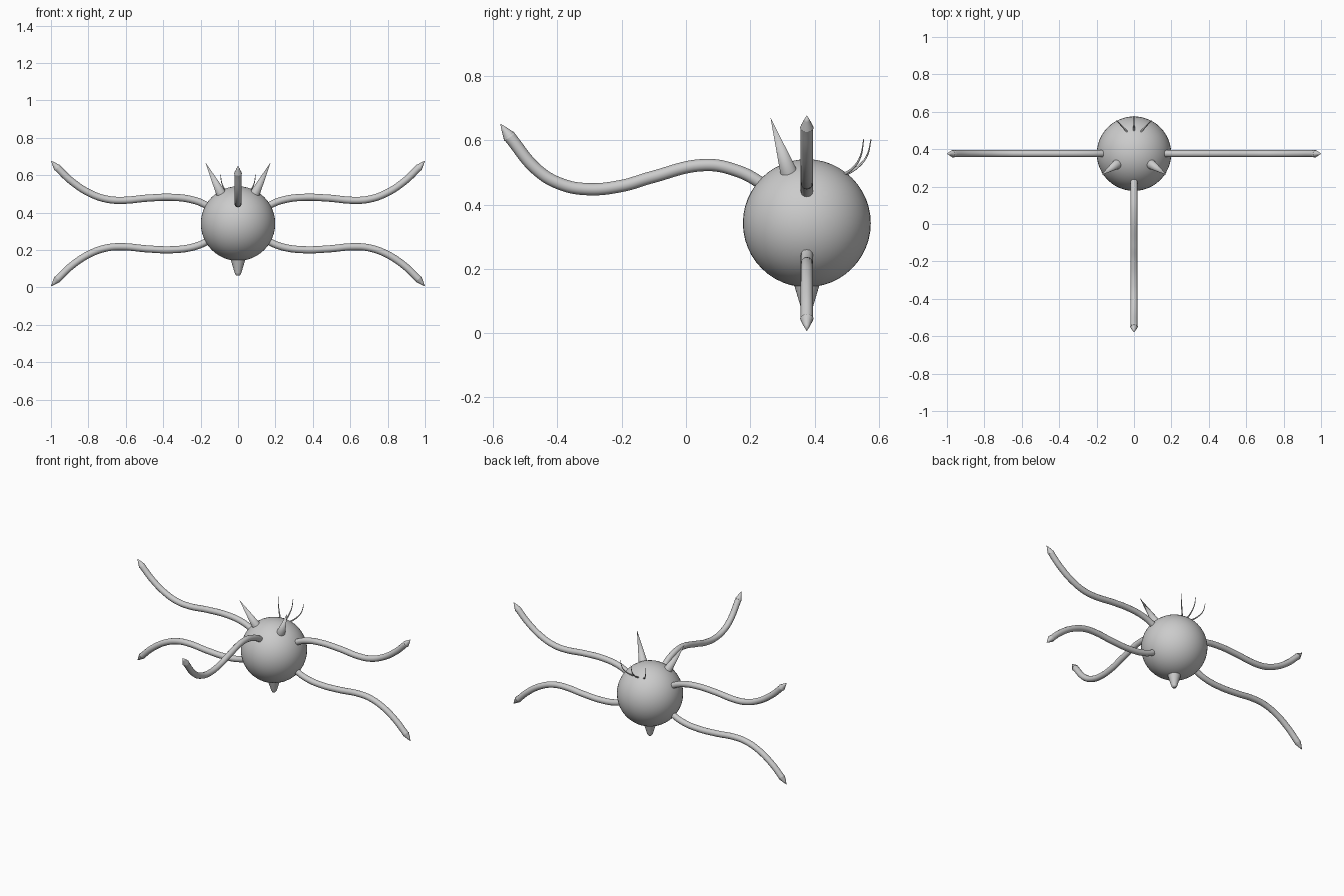
import bpy
from math import radians
from mathutils import Vector

if "Cube" in bpy.data.objects:
    bpy.data.objects.remove(bpy.data.objects["Cube"], do_unlink=True)

grey = bpy.data.materials.new("plain grey")
grey.use_nodes = True
COLOUR = (0.6, 0.6, 0.6, 1)
grey.diffuse_color = COLOUR
grey.node_tree.nodes["Principled BSDF"].inputs["Base Color"].default_value = COLOUR

CENTRE = Vector((0, 0.376, 0.342))
RADIUS = 0.199


def finish(obj, name):
    obj.name = name
    obj.data.materials.clear()
    obj.data.materials.append(grey)
    bpy.ops.object.select_all(action='DESELECT')
    obj.select_set(True)
    bpy.context.view_layer.objects.active = obj
    bpy.ops.object.shade_smooth_by_angle(angle=radians(40))


def cone(name, base, tip, r1, r2=0.0, sides=24):
    """Cone running from base to tip."""
    base, tip = Vector(base), Vector(tip)
    axis = tip - base
    bpy.ops.mesh.primitive_cone_add(
        vertices=sides, radius1=r1, radius2=r2, depth=axis.length,
        location=(base + tip) / 2, rotation=axis.to_track_quat('Z', 'Y').to_euler())
    finish(bpy.context.object, name)


def tube(name, points, radius, end_scale=1.0):
    """Round tube through the points, converted to a mesh."""
    curve = bpy.data.curves.new(name, 'CURVE')
    curve.dimensions = '3D'
    curve.bevel_depth = radius
    curve.bevel_resolution = 4
    curve.resolution_u = 10
    curve.use_fill_caps = True
    spline = curve.splines.new('BEZIER')
    spline.bezier_points.add(len(points) - 1)
    for i, (bp, co) in enumerate(zip(spline.bezier_points, points)):
        bp.co = co
        bp.handle_left_type = bp.handle_right_type = 'AUTO'
        bp.radius = 1 + (end_scale - 1) * i / (len(points) - 1)
    obj = bpy.data.objects.new(name, curve)
    bpy.context.collection.objects.link(obj)
    bpy.ops.object.select_all(action='DESELECT')
    obj.select_set(True)
    bpy.context.view_layer.objects.active = obj
    bpy.ops.object.convert(target='MESH')
    finish(bpy.context.object, name)


def tentacle(name, points):
    """Tube whose last point is the tip of a small claw."""
    tube(name, points[:-1], 0.019)
    end, tip = Vector(points[-2]), Vector(points[-1])
    middle = end.lerp(tip, 0.55)
    cone(name + "_collar", end - (tip - end) * 0.15, middle, 0.021, 0.009, 16)
    cone(name + "_claw", middle, tip, 0.009, 0, 16)


# Round body
bpy.ops.mesh.primitive_uv_sphere_add(segments=48, ring_count=24, radius=RADIUS, location=CENTRE)
finish(bpy.context.object, "body")

# Side tentacles: distance outward, height above the body centre
side_path = [(0.10, 0.05), (0.18, 0.103), (0.25, 0.128), (0.35, 0.140), (0.48, 0.136),
             (0.62, 0.124), (0.70, 0.130), (0.79, 0.161), (0.89, 0.226), (0.97, 0.302), (1.0, 0.336)]
for side, sx in (("left", 1), ("right", -1)):
    for level, sz in (("upper", 1), ("lower", -1)):
        tentacle(f"{level}_{side}_tentacle",
                 [(sx * d, CENTRE.y, CENTRE.z + sz * h) for d, h in side_path])

# Front tentacle: y, z
front_path = [(0.30, 0.41), (0.228, 0.470), (0.15, 0.508), (0.06, 0.523), (-0.11, 0.484),
              (-0.20, 0.458), (-0.31, 0.448), (-0.39, 0.464), (-0.46, 0.505), (-0.552, 0.615),
              (-0.578, 0.652)]
tentacle("front_tentacle", [(0, y, z) for y, z in front_path])

# Horns and back hairs
for side, sx in (("left", 1), ("right", -1)):
    cone(f"{side}_horn", (sx * 0.082, 0.325, 0.485), (sx * 0.175, 0.263, 0.67), 0.029)
    tube(f"{side}_hair", [(sx * 0.030, 0.485, 0.49), (sx * 0.062, 0.521, 0.515),
                          (sx * 0.084, 0.543, 0.55), (sx * 0.094, 0.553, 0.603)], 0.005, 0.3)
tube("middle_hair", [(0, 0.49, 0.49), (0, 0.532, 0.515), (0, 0.562, 0.55),
                     (0, 0.576, 0.603)], 0.005, 0.3)

# Blunt spout under the body
cone("spout", (0, CENTRE.y, 0.165), (0, CENTRE.y, 0.075), 0.044, 0.017)
cone("spout_end", (0, CENTRE.y, 0.075), (0, CENTRE.y, 0.065), 0.017, 0.010)
